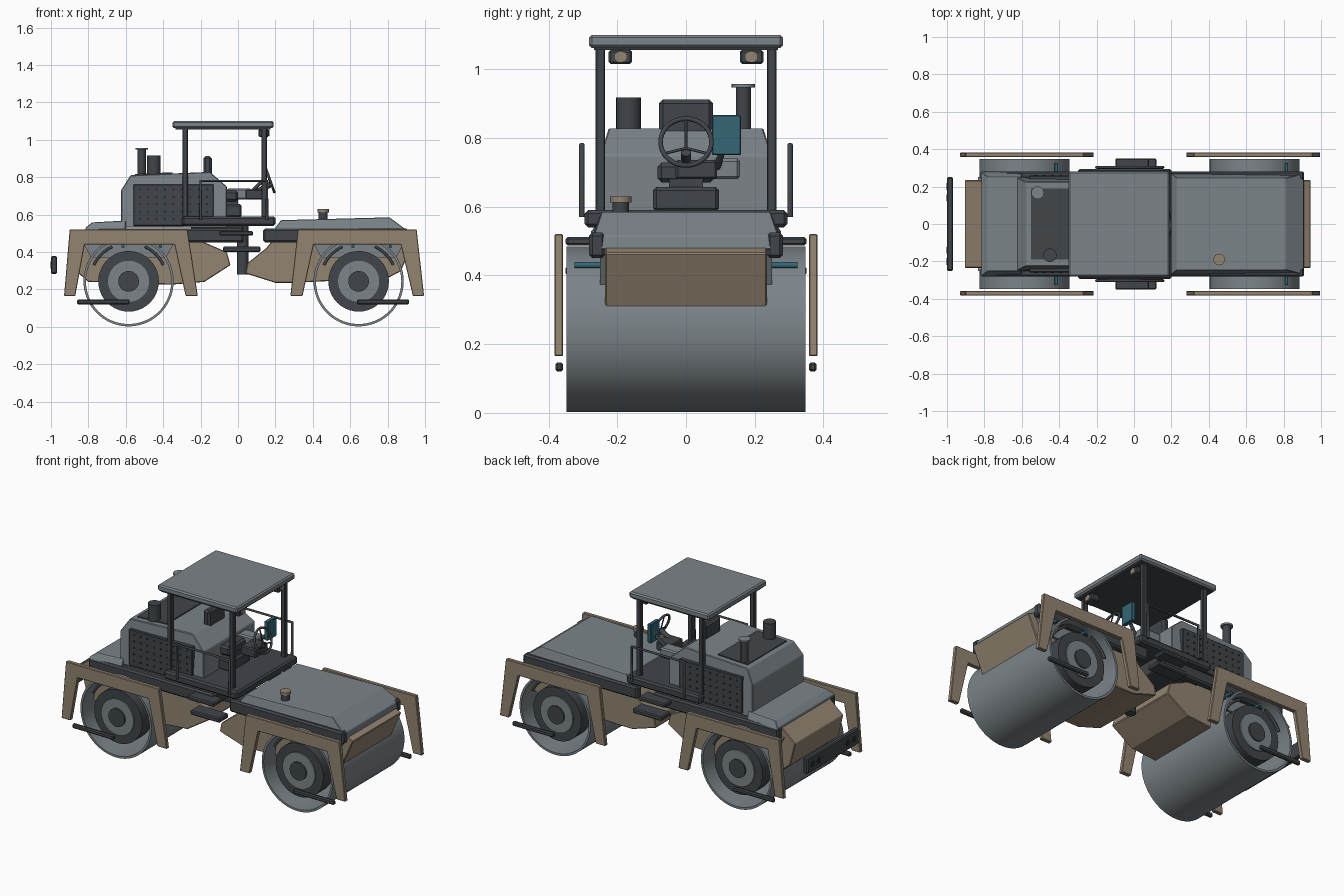
import bpy, bmesh, math
from mathutils import Vector, Matrix

if "Cube" in bpy.data.objects:
    bpy.data.objects.remove(bpy.data.objects["Cube"])


def mat(name, col):
    m = bpy.data.materials.new(name)
    m.diffuse_color = (*col, 1)
    m.use_nodes = True
    m.node_tree.nodes["Principled BSDF"].inputs["Base Color"].default_value = m.diffuse_color
    return m


GREY = mat("slate_grey", (0.20, 0.23, 0.25))
TAN = mat("warm_tan", (0.29, 0.23, 0.165))
DARK = mat("charcoal", (0.052, 0.06, 0.068))
BLACK = mat("near_black", (0.018, 0.021, 0.025))
TEAL = mat("teal", (0.035, 0.135, 0.18))


def finish(name, bm, material, bevel=0.0, smooth=False):
    bmesh.ops.recalc_face_normals(bm, faces=bm.faces)
    me = bpy.data.meshes.new(name)
    bm.to_mesh(me)
    bm.free()
    ob = bpy.data.objects.new(name, me)
    bpy.context.collection.objects.link(ob)
    me.materials.append(material)
    if bevel:
        b = ob.modifiers.new("edge_bevel", 'BEVEL')
        b.width, b.segments = bevel, 1
    if smooth:
        bpy.ops.object.select_all(action='DESELECT')
        ob.select_set(True)
        bpy.context.view_layer.objects.active = ob
        bpy.ops.object.shade_smooth_by_angle(angle=math.radians(35))
    return ob


def box(name, material, x, y, z, bevel=0.006):
    bm = bmesh.new()
    bmesh.ops.create_cube(bm, size=1)
    for v in bm.verts:
        v.co = [(a + b) / 2 + c * (b - a) for (a, b), c in zip((x, y, z), v.co)]
    return finish(name, bm, material, bevel)


def prism(name, material, profile, y0, y1, bevel=0.0, taper_z=None, taper=1.0):
    """Side profile of (x, z) points extruded across y; points above taper_z narrow."""
    bm = bmesh.new()
    a = [bm.verts.new((x, y0, z)) for x, z in profile]
    b = [bm.verts.new((x, y1, z)) for x, z in profile]
    bm.faces.new(a)
    bm.faces.new(b)
    n = len(a)
    for i in range(n):
        bm.faces.new((a[i], a[(i + 1) % n], b[(i + 1) % n], b[i]))
    if taper_z is not None:
        for v in bm.verts:
            if v.co.z > taper_z:
                v.co.y *= taper
    return finish(name, bm, material, bevel)


def rod(name, material, p, q, r, segs=24, r2=None):
    p, q = Vector(p), Vector(q)
    bm = bmesh.new()
    rot = (q - p).to_track_quat('Z', 'Y').to_matrix().to_4x4()
    bmesh.ops.create_cone(bm, cap_ends=True, segments=segs, radius1=r, radius2=r2 or r,
                          depth=(q - p).length, matrix=Matrix.Translation((p + q) / 2) @ rot)
    return finish(name, bm, material, smooth=True)


def tube(name, material, pts, r, cyclic=False):
    cu = bpy.data.curves.new(name, 'CURVE')
    cu.dimensions = '3D'
    cu.bevel_depth, cu.bevel_resolution, cu.use_fill_caps = r, 2, True
    s = cu.splines.new('POLY')
    s.points.add(len(pts) - 1)
    for sp, p in zip(s.points, pts):
        sp.co = (*p, 1)
    s.use_cyclic_u = cyclic
    cu.materials.append(material)
    ob = bpy.data.objects.new(name, cu)
    bpy.context.collection.objects.link(ob)
    return ob


def ring_shell(name, material, cx, cz, ro, ri, half, segs=72):
    bm = bmesh.new()
    loops = []
    for r, y in ((ro, -half), (ro, half), (ri, half), (ri, -half)):
        loops.append([bm.verts.new((cx + r * math.cos(t), y, cz + r * math.sin(t)))
                      for t in (2 * math.pi * i / segs for i in range(segs))])
    for k in range(4):
        a, b = loops[k], loops[(k + 1) % 4]
        for i in range(segs):
            j = (i + 1) % segs
            bm.faces.new((a[i], a[j], b[j], b[i]))
    return finish(name, bm, material, smooth=True)


# Drums with hubs, hoses, sprinkler nozzles and scraper bars
DZ = 0.243
for end, cx in (("rear", -0.585), ("front", 0.645)):
    ring_shell(end + "_drum", GREY, cx, DZ, 0.241, 0.228, 0.347)
    for s in (-1, 1):
        for part, m, r, y in (("motor_disc", DARK, 0.162, 0.325), ("hub_ring", GREY, 0.11, 0.333),
                              ("hub_cap", DARK, 0.055, 0.342)):
            rod(f"{end}_{part}", m, (cx, s * 0.23, DZ), (cx, s * y, DZ), r, 40)
        for a0 in (25, 115):
            arc = [math.radians(a0 + i * 5) for i in range(9)]
            tube(end + "_hose", DARK, [(cx + 0.205 * math.cos(t), s * 0.30, DZ + 0.205 * math.sin(t))
                                       for t in arc], 0.008)
        for dx in (-0.03, 0.17):
            rod(end + "_nozzle", TEAL, (cx + dx, s * 0.25, 0.43), (cx + dx, s * 0.325, 0.43), 0.009, 12)
        x0 = -0.86 if cx < 0 else 0.635
        box(end + "_scraper_bar", DARK, (x0, x0 + 0.28), sorted((s * 0.358, s * 0.38)), (0.12, 0.147))
        # Grey skirt above the drum, inside the shell
        prism(end + "_skirt", GREY, [(cx - 0.25, 0.46), (cx - 0.2, 0.37), (cx + 0.2, 0.37), (cx + 0.25, 0.46)],
              s * 0.235, s * 0.25)

# Outer guard frames: top bar with two splayed legs
for end, xs in (("rear", (-0.90, -0.27, -0.215, -0.28, -0.34, -0.82, -0.87, -0.93)),
                ("front", (0.32, 0.955, 0.995, 0.935, 0.87, 0.405, 0.345, 0.28))):
    zs = (0.52, 0.52, 0.165, 0.165, 0.44, 0.44, 0.165, 0.165)
    for s in (-1, 1):
        prism(end + "_guard_frame", TAN, list(zip(xs, zs)), s * 0.358, s * 0.383, 0.003)

# Two-part chassis
prism("rear_chassis", TAN, [(-0.81, 0.52), (-0.905, 0.44), (-0.87, 0.30), (-0.80, 0.24), (-0.36, 0.225),
                            (-0.18, 0.24), (-0.04, 0.33), (-0.06, 0.40), (-0.2, 0.46), (-0.25, 0.52)],
      -0.235, 0.235, 0.004)
prism("front_chassis", TAN, [(0.91, 0.48), (0.945, 0.465), (0.87, 0.297), (0.80, 0.26), (0.30, 0.235),
                             (0.2, 0.235), (0.04, 0.285), (0.05, 0.34), (0.15, 0.42), (0.2, 0.48)],
      -0.235, 0.235, 0.004)

# Articulation joint
box("joint_plate", DARK, (-0.08, 0.12), (-0.1, 0.1), (0.40, 0.43))
rod("joint_pin", DARK, (0.025, 0, 0.28), (0.025, 0, 0.54), 0.03)

# Side rails and access steps
for s in (-1, 1):
    box("rear_side_rail", DARK, (-0.82, 0.03), sorted((s * 0.235, s * 0.282)), (0.45, 0.525), 0.01)
    box("front_side_rail", DARK, (0.135, 0.91), sorted((s * 0.235, s * 0.282)), (0.45, 0.525), 0.01)
    box("upper_step", DARK, (-0.1, 0.08), sorted((s * 0.26, s * 0.35)), (0.487, 0.512))
    box("lower_step", DARK, (-0.08, 0.12), sorted((s * 0.26, s * 0.35)), (0.40, 0.428))
box("centre_deck", DARK, (-0.25, 0.03), (-0.24, 0.24), (0.45, 0.54))

# Hoods
prism("rear_deck", GREY, [(-0.815, 0.50), (-0.815, 0.53), (-0.78, 0.558), (-0.60, 0.568), (-0.60, 0.50)],
      -0.278, 0.278, 0.003, 0.54, 0.9)
prism("front_hood", GREY, [(0.2, 0.475), (0.2, 0.53), (0.23, 0.57), (0.81, 0.585), (0.905, 0.515), (0.91, 0.475)],
      -0.27, 0.27, 0.003, 0.54, 0.91)
prism("engine_hood", GREY, [(-0.625, 0.53), (-0.625, 0.73), (-0.575, 0.81), (-0.15, 0.828), (-0.06, 0.75),
                            (-0.06, 0.53)], -0.25, 0.25, 0.004, 0.78, 0.9)
prism("hood_top_panel", DARK, [(-0.55, 0.808), (-0.55, 0.817), (-0.35, 0.826), (-0.35, 0.815)], -0.19, 0.19)

# Perforated engine side grilles
for s in (-1, 1):
    box("side_grille", DARK, (-0.56, -0.13), sorted((s * 0.22, s * 0.258)), (0.54, 0.762), 0.004)
    bm = bmesh.new()
    for i in range(9):
        for k in range(5):
            at = Matrix.Translation((-0.525 + i * 0.045, s * 0.259, 0.575 + k * 0.04))
            bmesh.ops.create_cone(bm, cap_ends=True, segments=8, radius1=0.006, radius2=0.006, depth=0.004,
                                  matrix=at @ Matrix.Rotation(math.pi / 2, 4, 'X'))
    finish("grille_holes", bm, BLACK)

# Exhaust, air intake and filler cap
rod("exhaust_pipe", DARK, (-0.515, 0.167, 0.80), (-0.515, 0.167, 0.95), 0.022)
rod("exhaust_cap", GREY, (-0.515, 0.167, 0.947), (-0.515, 0.167, 0.957), 0.034)
rod("air_intake", DARK, (-0.45, -0.167, 0.81), (-0.45, -0.167, 0.917), 0.036)
rod("filler_neck", DARK, (0.455, -0.19, 0.57), (0.455, -0.19, 0.615), 0.024)
rod("filler_cap", TAN, (0.455, -0.19, 0.612), (0.455, -0.19, 0.63), 0.031)

# Operator platform, roof and posts
box("platform", DARK, (-0.3, 0.2), (-0.295, 0.295), (0.54, 0.59), 0.01)
box("roof", GREY, (-0.35, 0.19), (-0.282, 0.282), (1.062, 1.1), 0.008)
box("roof_lining", DARK, (-0.335, 0.175), (-0.268, 0.268), (1.055, 1.063), 0)
for s in (-1, 1):
    for x in (-0.283, 0.14):
        box("roof_post", DARK, (x - 0.015, x + 0.015), sorted((s * 0.235, s * 0.263)), (0.585, 1.06), 0.004)
    box("work_light", DARK, (0.11, 0.165), sorted((s * 0.157, s * 0.225)), (1.015, 1.056))
    rod("work_light_lens", TAN, (0.162, s * 0.19, 1.036), (0.169, s * 0.19, 1.036), 0.017, 20)
    tube("handrail", DARK, [(-0.2, s * 0.303, 0.57), (-0.2, s * 0.303, 0.78), (0.155, s * 0.303, 0.78),
                            (0.155, s * 0.303, 0.57)], 0.008)

# Seat, console, screen and steering wheel
box("seat_base", DARK, (-0.09, 0.02), (-0.096, 0.096), (0.585, 0.657), 0.01)
box("seat_cushion", DARK, (-0.15, 0.0), (-0.083, 0.083), (0.67, 0.728), 0.012)
box("seat_back", DARK, (-0.185, -0.14), (-0.079, 0.079), (0.70, 0.912), 0.012)
box("seat_pedestal", DARK, (-0.07, 0.0), (-0.05, 0.05), (0.65, 0.68), 0)
box("armrest_console", GREY, (-0.06, 0.07), (0.077, 0.157), (0.68, 0.74), 0.008)
box("control_box", DARK, (0.04, 0.14), (-0.03, 0.09), (0.68, 0.735), 0.006)
box("screen", TEAL, (0.125, 0.15), (0.075, 0.16), (0.75, 0.866), 0.003)
rod("screen_arm", DARK, (0.06, 0.09, 0.71), (0.13, 0.11, 0.78), 0.01, 12)
rod("steering_column", DARK, (0.06, 0, 0.70), (0.172, 0, 0.76), 0.015, 16)
rim = [2 * math.pi * i / 40 for i in range(40)]
tube("steering_wheel", DARK, [(0.17 - 0.024 * math.sin(t), 0.074 * math.cos(t), 0.788 + 0.068 * math.sin(t))
                              for t in rim], 0.007, True)
for a in (90, 210, 330):
    t = math.radians(a)
    tube("steering_spoke", DARK, [(0.17, 0, 0.77), (0.17 - 0.024 * math.sin(t), 0.074 * math.cos(t),
                                                    0.788 + 0.068 * math.sin(t))], 0.004)

# Rear light bar
box("rear_light_bar", DARK, (-1.0, -0.968), (-0.25, 0.25), (0.283, 0.378), 0.006)
for y in (-0.2, -0.14, 0.14, 0.2):
    rod("rear_lamp", BLACK, (-0.995, y, 0.33), (-1.003, y, 0.33), 0.018, 16)
